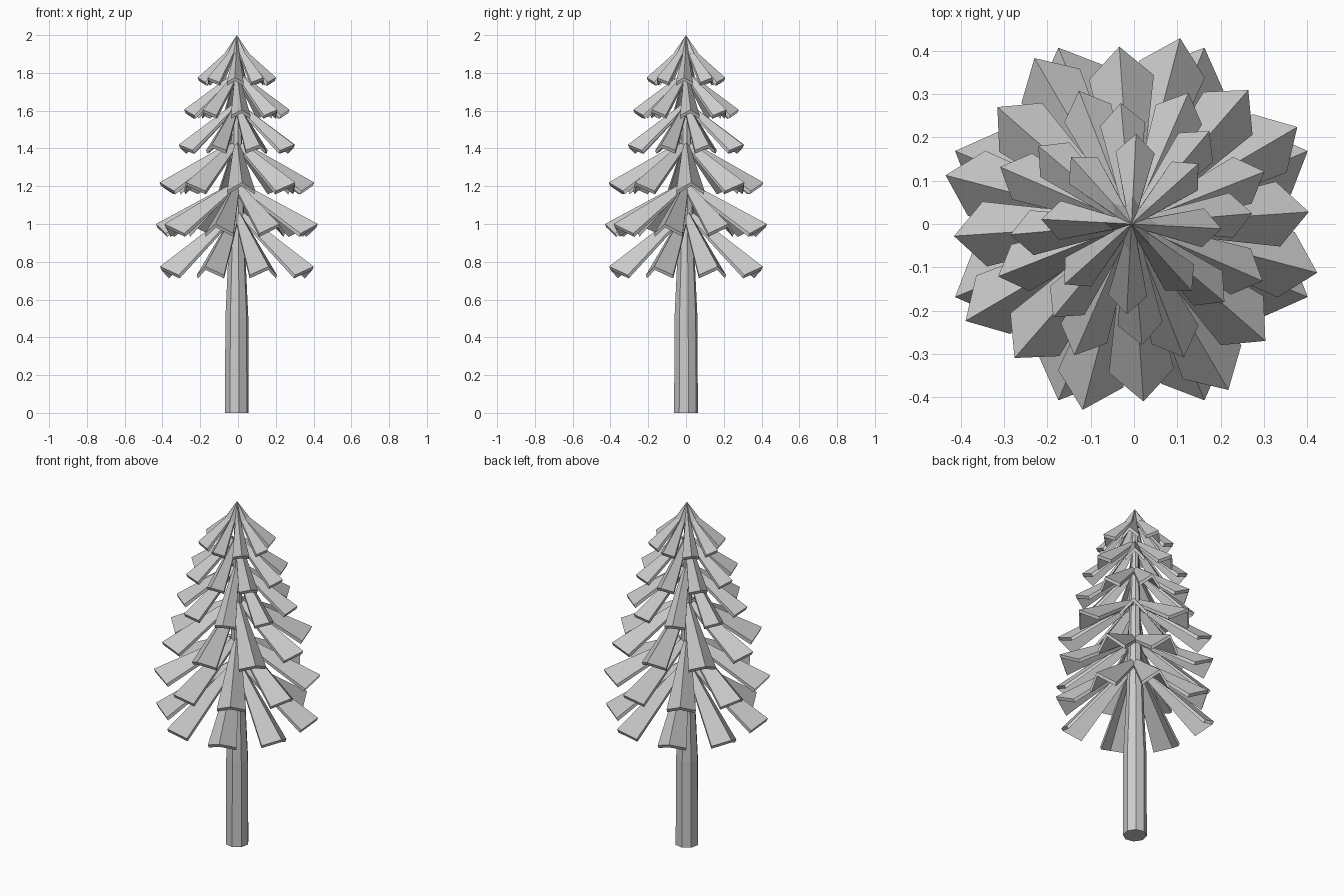
import bpy, bmesh, math
from mathutils import Matrix, Vector

cube = bpy.data.objects.get("Cube")
if cube:
    bpy.data.objects.remove(cube)

grey = bpy.data.materials.new("plain_grey")
grey.use_nodes = True
colour = (0.6, 0.6, 0.6, 1)
grey.diffuse_color = colour
grey.node_tree.nodes["Principled BSDF"].inputs["Base Color"].default_value = colour

CENTRE_X = -0.006


def finish(name, bm):
    bmesh.ops.recalc_face_normals(bm, faces=bm.faces)
    mesh = bpy.data.meshes.new(name)
    bm.to_mesh(mesh)
    bm.free()
    mesh.materials.append(grey)
    obj = bpy.data.objects.new(name, mesh)
    obj.location.x = CENTRE_X
    bpy.context.collection.objects.link(obj)


def loft(bm, rings):
    """Join matching rings of points into a closed solid."""
    loops = [[bm.verts.new(p) for p in ring] for ring in rings]
    for a, b in zip(loops, loops[1:]):
        for i in range(len(a)):
            j = (i + 1) % len(a)
            bm.faces.new((a[i], a[j], b[j], b[i]))
    bm.faces.new(loops[0])
    bm.faces.new(loops[-1])


def chevron(r, z, half, back, drop, thick):
    """Folded cross-section: high ridge in the middle, low corners set back."""
    top = [(r - back, -half, z - drop), (r, 0, z), (r - back, half, z - drop)]
    under = [(x - thick * 0.4, y * 0.96, h - thick) for x, y, h in reversed(top)]
    return [Vector(p) for p in top + under]


def tier(name, angle, radius, tip_z, root_r, root_z, half, drop):
    """Ring of eight drooping folded boughs."""
    bm = bmesh.new()
    for k in range(8):
        turn = Matrix.Rotation(math.radians(angle + 45 * k), 3, "Z")
        root = chevron(root_r, root_z, half * 0.27, 0.01, drop * 0.5, 0.012)
        tip = chevron(radius, tip_z, half, half * 0.95, drop, 0.018)
        loft(bm, [[turn @ p for p in ring] for ring in (root, tip)])
    finish(name, bm)


# Trunk: eight-sided, tapering up into the crown
bm = bmesh.new()
profile = [(0.064, 0), (0.062, 0.5), (0.05, 0.75), (0.035, 1.2), (0.015, 1.92)]
loft(bm, [[(r * math.cos(a), r * math.sin(a), z)
           for a in [math.radians(11 + 45 * i) for i in range(8)]]
          for r, z in profile])
finish("trunk", bm)

# Tiers of boughs, bottom to top
tier("boughs_bottom", 22.5, 0.44, 0.775, 0.04, 1.06, 0.078, 0.045)
tier("boughs_second", 30.3, 0.443, 1.0, 0.04, 1.21, 0.078, 0.05)
tier("boughs_third", 3.9, 0.41, 1.22, 0.04, 1.43, 0.075, 0.045)
tier("boughs_fourth", 21.5, 0.33, 1.42, 0.03, 1.63, 0.058, 0.03)
tier("boughs_fifth", 5, 0.28, 1.605, 0.03, 1.79, 0.052, 0.03)
tier("boughs_top", -3, 0.208, 1.775, 0.04, 1.925, 0.045, 0.025)

# Pointed crown: eight-rayed star cone over the top boughs
bm = bmesh.new()
apex = bm.verts.new((0, 0, 2))
ring = []
for i in range(16):
    a = math.radians(-3 + 22.5 * i)
    r, z = (0.065, 1.905) if i % 2 == 0 else (0.042, 1.9)
    ring.append(bm.verts.new((r * math.cos(a), r * math.sin(a), z)))
for i in range(16):
    bm.faces.new((apex, ring[i], ring[(i + 1) % 16]))
bm.faces.new(ring)
finish("crown_tip", bm)
